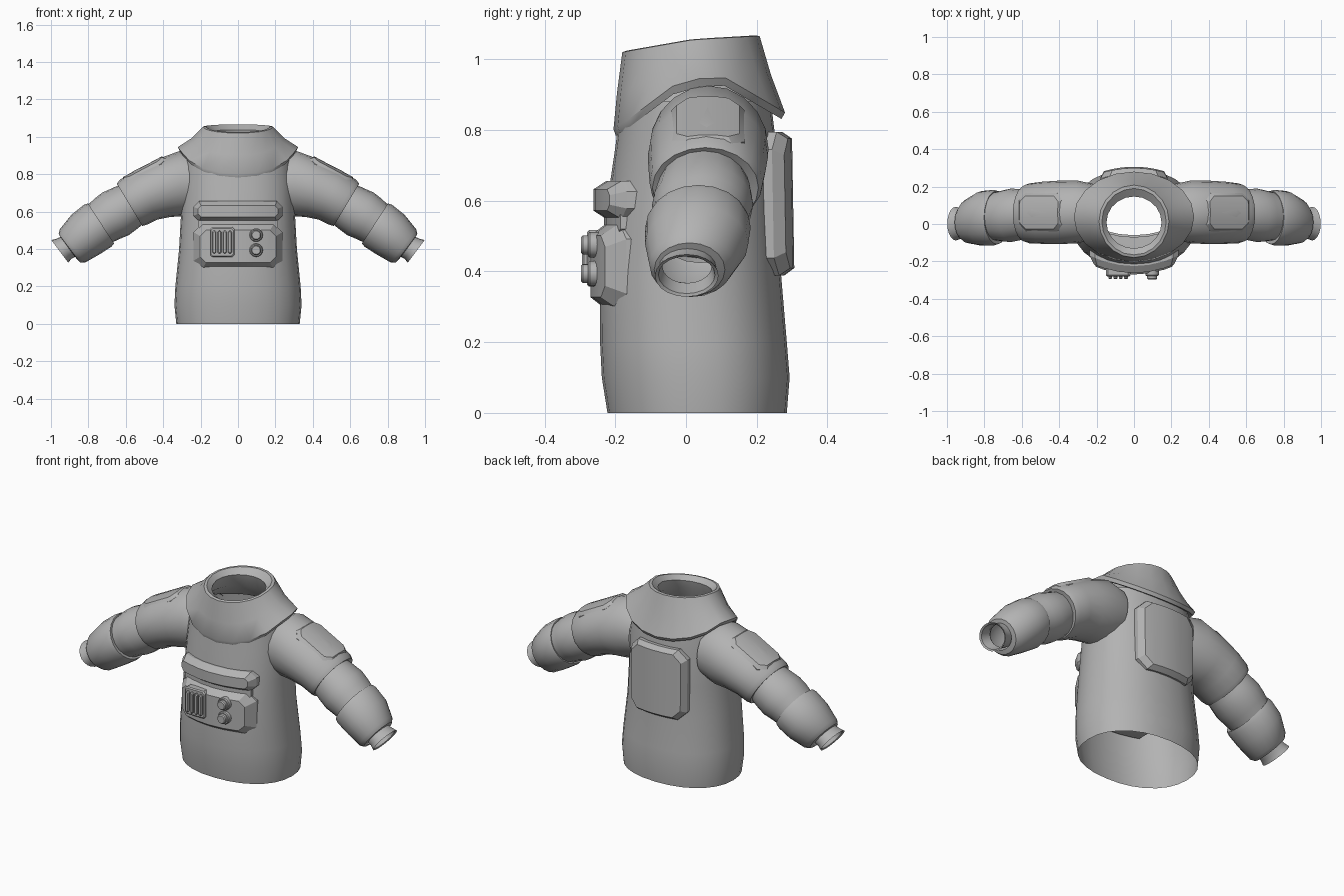
import bpy, bmesh, math
from mathutils import Vector, Matrix

if "Cube" in bpy.data.objects:
    bpy.data.objects.remove(bpy.data.objects["Cube"])

grey = bpy.data.materials.new("suit grey")
grey.diffuse_color = (0.45, 0.45, 0.45, 1)
grey.use_nodes = True
grey.node_tree.nodes["Principled BSDF"].inputs["Base Color"].default_value = grey.diffuse_color


def finish(bm, name, angle=32, bevel=0, outward=True):
    if outward:
        bmesh.ops.recalc_face_normals(bm, faces=bm.faces)
    me = bpy.data.meshes.new(name)
    bm.to_mesh(me)
    bm.free()
    me.materials.append(grey)
    ob = bpy.data.objects.new(name, me)
    bpy.context.collection.objects.link(ob)
    bpy.ops.object.select_all(action='DESELECT')
    ob.select_set(True)
    bpy.context.view_layer.objects.active = ob
    if bevel:
        m = ob.modifiers.new("bevel", 'BEVEL')
        m.width, m.segments, m.limit_method = bevel, 2, 'ANGLE'
    if angle:
        bpy.ops.object.shade_smooth_by_angle(angle=math.radians(angle))
    return ob


def loft(name, rings, **kw):
    bm = bmesh.new()
    vs = [[bm.verts.new(p) for p in r] for r in rings]
    n = len(rings[0])
    for a, b in zip(vs, vs[1:]):
        for i in range(n):
            j = (i + 1) % n
            bm.faces.new((a[i], a[j], b[j], b[i]))
    return finish(bm, name, **kw)


def oval(n, rx, y0, y1, z, e=2.0):
    """Horizontal rounded ring; z may be a function of y."""
    pts = []
    for i in range(n):
        a = 2 * math.pi * i / n
        c, s = math.cos(a), math.sin(a)
        x = rx * math.copysign(abs(c) ** (2 / e), c)
        y = (y0 + y1) / 2 + (y1 - y0) / 2 * math.copysign(abs(s) ** (2 / e), s)
        pts.append((x, y, z(y) if callable(z) else z))
    return pts


def lerp(table):
    def f(y):
        for (a, p), (b, q) in zip(table, table[1:]):
            if y <= b:
                t = max(0, (y - a) / (b - a))
                return p + t * (q - p)
        return table[-1][1]
    return f


# torso tube, open at the hem
loft("torso", [oval(28, *r, e=2.2) for r in [
    (0.33, -0.222, 0.285, 0), (0.34, -0.238, 0.293, 0.1),
    (0.335, -0.243, 0.285, 0.2), (0.315, -0.242, 0.268, 0.4),
    (0.305, -0.225, 0.26, 0.58), (0.30, -0.2, 0.256, 0.75),
    (0.285, -0.183, 0.24, 0.88)]], angle=40)

# neck yoke with a thick lower lip and a folded rim
lip = lerp([(-0.205, 0.79), (-0.16, 0.82), (-0.02, 0.925), (0.1, 0.942), (0.28, 0.837)])
rim = lerp([(-0.18, 1.02), (0.02, 1.055), (0.21, 1.066)])
mid = lambda y: 0.5 * lip(y * 1.1) + 0.5 * rim(y)
loft("yoke", [
    oval(20, 0.285, -0.175, 0.245, lambda y: lip(y) - 0.012),
    oval(20, 0.31, -0.198, 0.27, lambda y: lip(y) - 0.012),
    oval(20, 0.322, -0.205, 0.28, lambda y: lip(y) + 0.012),
    oval(20, 0.247, -0.195, 0.24, mid),
    oval(20, 0.187, -0.18, 0.208, rim),
    oval(20, 0.172, -0.165, 0.19, lambda y: rim(y) + 0.002),
    oval(20, 0.147, -0.13, 0.147, lambda y: rim(y) - 0.025),
    oval(20, 0.17, -0.14, 0.17, 0.96),
    oval(20, 0.265, -0.17, 0.23, 0.88)], angle=35)


# sleeves: x, y, z centre, tilt, half height, half depth
def sleeve(name, side, secs, **kw):
    rings = []
    for x, y, z, tilt, rv, ry in secs:
        t = math.radians(tilt)
        ring = []
        for i in range(20):
            a = 2 * math.pi * i / 20
            v = rv * math.sin(a)
            ring.append((side * (x + v * math.sin(t)), y + ry * math.cos(a), z + v * math.cos(t)))
        rings.append(ring)
    loft(name, rings, angle=35, **kw)


UPPER = [(0.22, 0.065, 0.755, 0, 0.15, 0.15), (0.305, 0.065, 0.75, 2, 0.175, 0.168),
         (0.40, 0.062, 0.725, 14, 0.158, 0.17), (0.49, 0.06, 0.69, 24, 0.145, 0.166),
         (0.56, 0.057, 0.65, 31, 0.14, 0.16), (0.58, 0.055, 0.637, 31, 0.132, 0.15),
         (0.575, 0.055, 0.64, 31, 0.11, 0.12)]
ELBOW = [(0.56, 0.05, 0.645, 31, 0.12, 0.125), (0.60, 0.05, 0.62, 31, 0.127, 0.135),
         (0.655, 0.047, 0.588, 32, 0.134, 0.143), (0.70, 0.043, 0.562, 32, 0.127, 0.137),
         (0.76, 0.04, 0.52, 33, 0.115, 0.125)]
CUFF = [(0.735, 0.035, 0.535, 33, 0.11, 0.12), (0.732, 0.035, 0.537, 33, 0.128, 0.143),
        (0.75, 0.034, 0.525, 33, 0.134, 0.149), (0.815, 0.03, 0.478, 35, 0.13, 0.146),
        (0.885, 0.015, 0.417, 37, 0.112, 0.118), (0.902, 0.01, 0.405, 37, 0.095, 0.1),
        (0.905, 0.005, 0.404, 37, 0.068, 0.08)]
WRIST = [(0.89, 0.005, 0.42, 37, 0.066, 0.08), (0.93, 0.003, 0.402, 37, 0.067, 0.082),
         (0.953, 0.002, 0.388, 37, 0.075, 0.09), (0.948, 0.002, 0.39, 37, 0.066, 0.08),
         (0.90, 0.003, 0.415, 37, 0.06, 0.07)]


def plate(name, half_w, half_h, cut, layers, place, bends=0.0, slices=(), angle=25, bevel=0):
    """Chamfered rectangle stacked in (inset, depth) layers, bent and placed."""
    bm = bmesh.new()
    rings = []
    for inset, d in layers:
        w, h, c = half_w - inset, half_h - inset, cut * (1 - inset / half_h)
        pts = [(w - c, -h), (w, -h + c), (w, h - c), (w - c, h),
               (-w + c, h), (-w, h - c), (-w, -h + c), (-w + c, -h)]
        rings.append([bm.verts.new((u, v, d)) for u, v in pts])
    for a, b in zip(rings, rings[1:]):
        for i in range(8):
            j = (i + 1) % 8
            bm.faces.new((a[i], a[j], b[j], b[i]))
    bm.faces.new(rings[0][::-1])
    bm.faces.new(rings[-1])
    for s in slices:
        bmesh.ops.bisect_plane(bm, geom=bm.verts[:] + bm.edges[:] + bm.faces[:],
                               plane_co=(s, 0, 0), plane_no=(1, 0, 0))
    for v in bm.verts:
        v.co.z -= bends * v.co.x ** 2
    bm.transform(place)
    return finish(bm, name, angle=angle, bevel=bevel)


def frame(origin, u, v, n):
    m = Matrix((u, v, n)).transposed().to_4x4()
    m.translation = Vector(origin)
    return m


for side, tag in ((1, "left"), (-1, "right")):
    sleeve(tag + "_upper_sleeve", side, UPPER)
    sleeve(tag + "_elbow_sleeve", side, ELBOW)
    sleeve(tag + "_forearm_cuff", side, CUFF)
    sleeve(tag + "_wrist_ring", side, WRIST)
    # raised pad on the upper sleeve
    t = math.radians(28)
    place = frame((side * 0.505, 0.062, 0.83), (0, 1, 0),
                  (side * math.cos(t), 0, -math.sin(t)), (side * math.sin(t), 0, math.cos(t)))
    plate(tag + "_shoulder_pad", 0.103, 0.13, 0.035,
          [(0, -0.06), (0, -0.004), (0.014, 0.012)], place, 1.6, (-0.06, -0.03, 0, 0.03, 0.06), 30)

# chest pack: box, flap, seam
front = lambda x, y, z: frame((x, y, z), (1, 0, 0), (0, 0, 1), (0, -1, 0))
cuts = (-0.16, -0.08, 0, 0.08, 0.16)
plate("chest_pack", 0.238, 0.122, 0.045, [(0.03, 0.06), (0, 0.17), (0, 0.225), (0.035, 0.27)],
      front(0, 0, 0.414), 1.0, cuts)
plate("chest_pack_flap", 0.238, 0.054, 0.03, [(0.01, 0.07), (0, 0.17), (0, 0.225), (0.024, 0.262)],
      front(0, 0, 0.602), 1.0, cuts)
plate("chest_pack_seam", 0.215, 0.03, 0.01, [(0, 0.07), (0, 0.232)], front(0, 0, 0.54), 1.0, cuts)

# vent grille with four bars
plate("vent_frame", 0.066, 0.08, 0.012, [(0, 0.24), (0, 0.274), (0.006, 0.28)], front(-0.085, 0, 0.437))
for i in range(4):
    plate("vent_bar", 0.0105, 0.062, 0.008, [(0, 0.27), (0, 0.289), (0.004, 0.294)],
          front(-0.127 + 0.028 * i, 0, 0.437))

# two stepped knobs
for z in (0.475, 0.394):
    rings = [[(0.097 + r * math.cos(k * math.pi / 8), y, z + r * math.sin(k * math.pi / 8))
              for k in range(16)]
             for r, y in ((0.036, -0.24), (0.036, -0.272), (0.032, -0.277), (0.027, -0.277),
                          (0.027, -0.291), (0.022, -0.297), (0.0005, -0.297))]
    loft("knob", rings, angle=30)

# back panel, leaning slightly with the torso
lean = Matrix.Rotation(math.radians(-1), 4, 'X')
back = frame((0, 0, 0.587), (-1, 0, 0), (0, 0, 1), (0, 1, 0)) @ lean
plate("back_panel", 0.18, 0.203, 0.05, [(0.01, 0.2), (0, 0.25), (0, 0.275), (0.02, 0.303)],
      back, 0.9, (-0.12, -0.06, 0, 0.06, 0.12))
